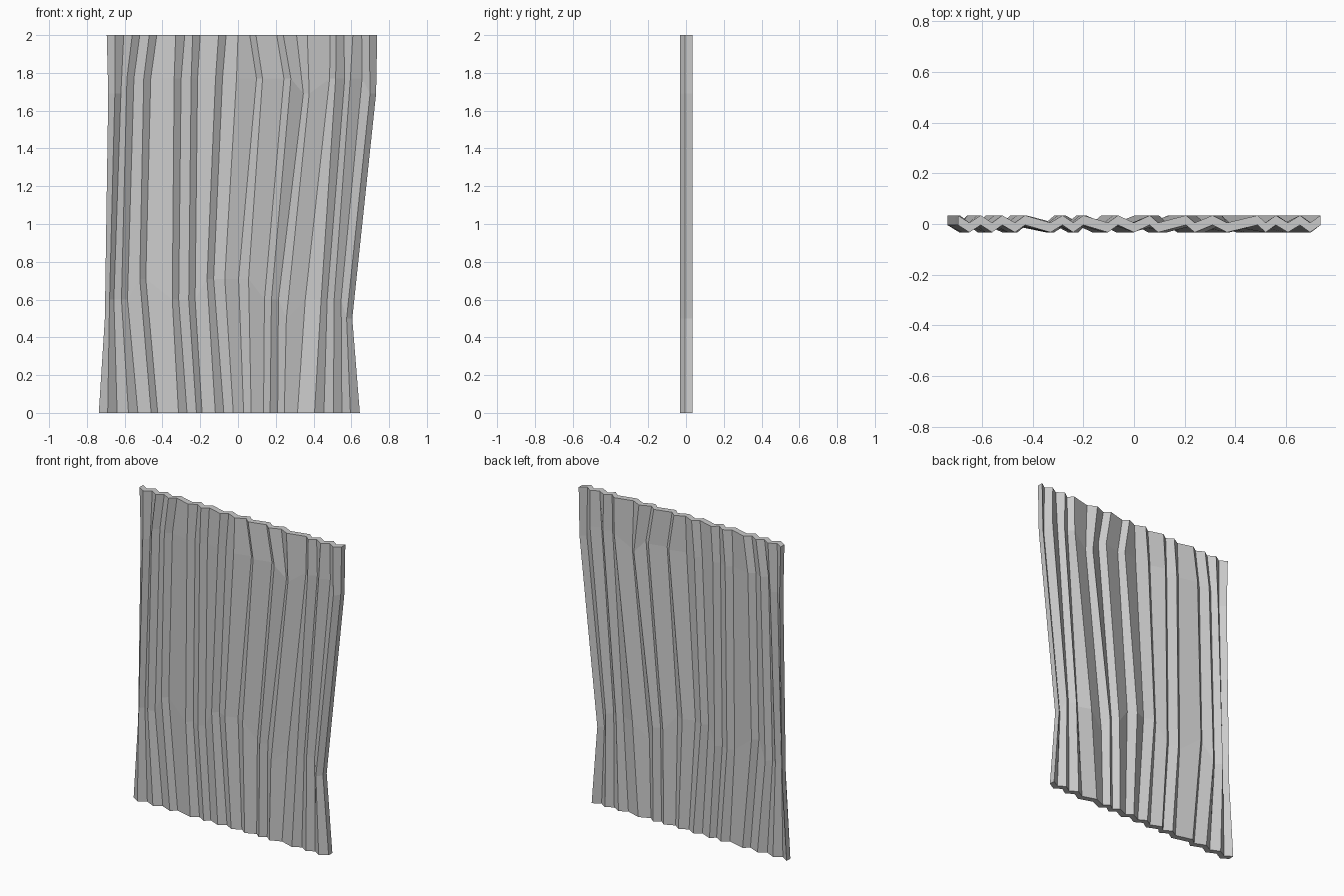
import bpy, bmesh

# Pleat fold positions (x) across the curtain at four levels
bottom = [-.737, -.69, -.64, -.58, -.53, -.46, -.425, -.315, -.27, -.22, -.19, -.12, -.075, -.025,
          .03, .07, .135, .17, .21, .245, .315, .405, .455, .505, .55, .595, .645]
low = [-.705, -.68, -.657, -.617, -.585, -.52, -.488, -.348, -.314, -.261, -.227, -.164, -.129, -.07,
       .003, .056, .14, .177, .214, .256, .356, .44, .472, .509, .546, .575, .605]
high = [-.687, -.652, -.62, -.588, -.551, -.499, -.462, -.338, -.301, -.248, -.214, -.119, -.082, -.008,
        .098, .13, .243, .28, .346, .377, .485, .517, .565, .595, .657, .699, .731]
top = [-.695, -.65, -.605, -.56, -.52, -.47, -.43, -.33, -.282, -.24, -.2, -.103, -.063, 0,
       .062, .095, .205, .24, .31, .367, .488, .52, .56, .608, .655, .695, .737]


# Height of the lower bend of each fold
def low_z(i):
    if i in (0, 19, 25, 26):
        return .5
    return .71 if i in (5, 6, 11, 12, 13, 14, 15) else .6


# Height of the upper bend of each fold
def high_z(i):
    return 1.69 if i in (0, 1, 2, 18, 19, 25, 26) else 1.77


# Zigzag sheet: front and back layers, crests on even folds
bm = bmesh.new()
THICK = .038


def layer(dy):
    grid = []
    for i in range(len(top)):
        y = (-.004 if i % 2 == 0 else -.033) + dy
        column = [(bottom[i], 0), (low[i], low_z(i)), (high[i], high_z(i)), (top[i], 2)]
        grid.append([bm.verts.new((x, y, z)) for x, z in column])
    return grid


front, back = layer(0), layer(THICK)
n = len(top)
for i in range(n - 1):
    for j in range(3):
        for g in (front, back):
            bm.faces.new((g[i][j], g[i + 1][j], g[i + 1][j + 1], g[i][j + 1]))
    # Hem and top edge
    for j in (0, 3):
        bm.faces.new((front[i][j], front[i + 1][j], back[i + 1][j], back[i][j]))

# Side edges
for i in (0, n - 1):
    for j in range(3):
        bm.faces.new((front[i][j], front[i][j + 1], back[i][j + 1], back[i][j]))

bmesh.ops.recalc_face_normals(bm, faces=bm.faces)
mesh = bpy.data.meshes.new("curtain")
bm.to_mesh(mesh)
bm.free()
curtain = bpy.data.objects.new("curtain", mesh)
bpy.context.collection.objects.link(curtain)
